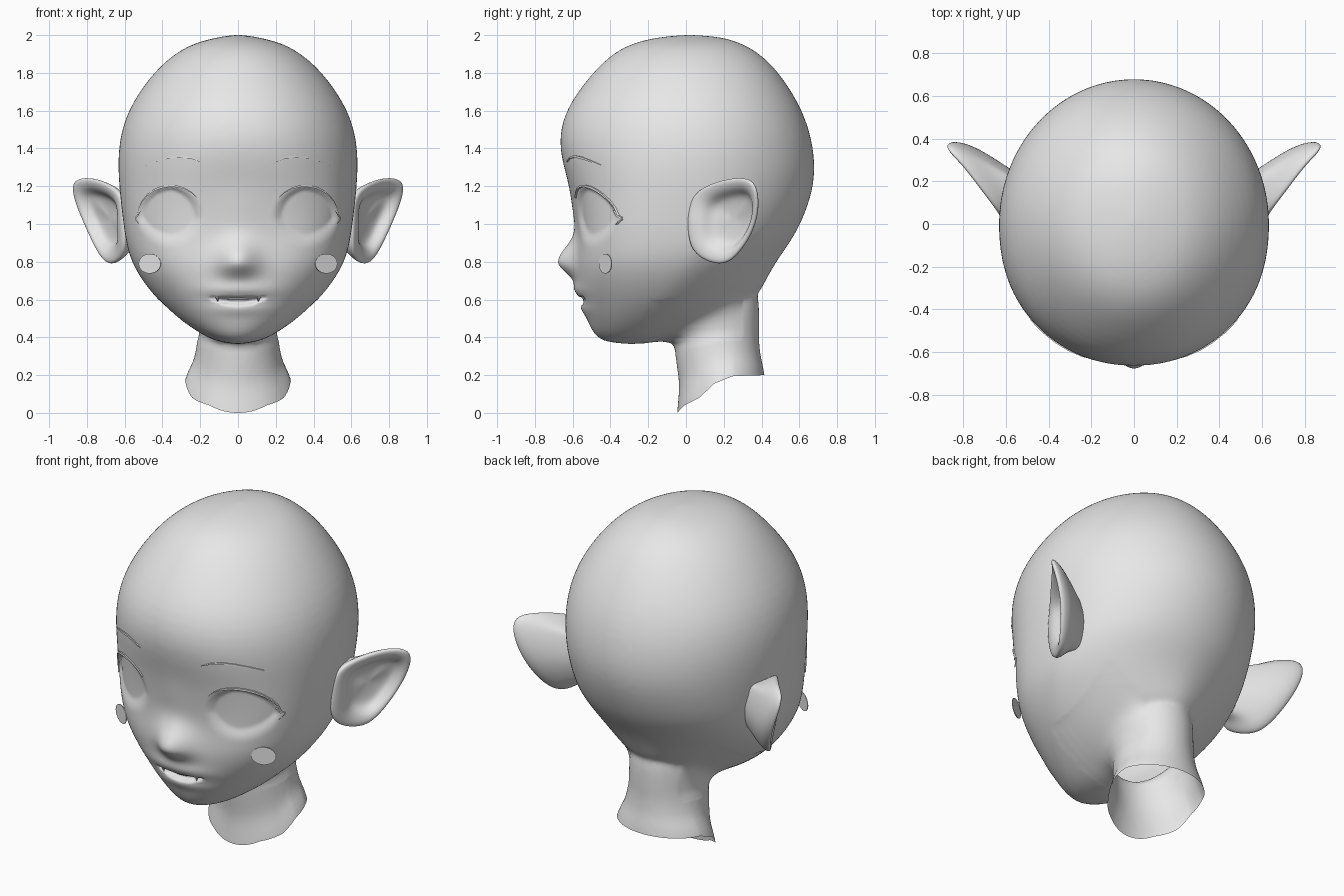
import bpy
import bmesh
from math import cos, sin, pi, exp
from mathutils import Vector
from mathutils.bvhtree import BVHTree

cube = bpy.data.objects.get("Cube")
if cube:
    bpy.data.objects.remove(cube, do_unlink=True)

GREY = (0.8, 0.8, 0.8, 1)
clay = bpy.data.materials.new("plain_grey")
clay.use_nodes = True
clay.diffuse_color = GREY
clay.node_tree.nodes["Principled BSDF"].inputs["Base Color"].default_value = GREY


def add_object(name, bm, smooth=True):
    bmesh.ops.recalc_face_normals(bm, faces=bm.faces)
    mesh = bpy.data.meshes.new(name)
    bm.to_mesh(mesh)
    bm.free()
    mesh.materials.append(clay)
    for poly in mesh.polygons:
        poly.use_smooth = smooth
    obj = bpy.data.objects.new(name, mesh)
    bpy.context.scene.collection.objects.link(obj)
    return obj


def mirror(obj):
    obj.modifiers.new("mirror", 'MIRROR').use_axis = (True, False, False)


def loft(bm, rings, start=None, end=None):
    """Bridge closed rings of points; start and end are optional pole points."""
    rows = [[bm.verts.new(p) for p in ring] for ring in rings]
    n = len(rows[0])
    for a, b in zip(rows, rows[1:]):
        for i in range(n):
            j = (i + 1) % n
            bm.faces.new((a[i], a[j], b[j], b[i]))
    for pole, row in ((start, rows[0]), (end, rows[-1])):
        if pole:
            tip = bm.verts.new(pole)
            for i in range(n):
                bm.faces.new((tip, row[i], row[(i + 1) % n]))


def oval(z, width, front, back, mid, power, back_power=2, count=32):
    """Horizontal ring whose front and back halves have their own depth."""
    points = []
    for i in range(count):
        c, s = cos(2 * pi * i / count), sin(2 * pi * i / count)
        e = 2 / power if s < 0 else 2 / back_power
        x = width * abs(c) ** e * (1 if c >= 0 else -1)
        depth = (mid - front) if s < 0 else (back - mid)
        points.append((x, mid + depth * abs(s) ** e * (1 if s >= 0 else -1), z))
    return points


def lerp_table(table, t):
    if t <= table[0][0]:
        return table[0][1]
    for (a, va), (b, vb) in zip(table, table[1:]):
        if t <= b:
            return va + (vb - va) * (t - a) / (b - a)
    return table[-1][1]


# Skull and jaw: height, half width, front, back, widest y, squareness front and back
SKULL = [
    (1.988, .115, -.16, .2, .02, 2),
    (1.957, .235, -.285, .295, .01, 2),
    (1.905, .333, -.388, .39, 0, 2),
    (1.8, .455, -.5, .5, 0, 2),
    (1.6, .594, -.652, .626, 0, 2.05),
    (1.4, .642, -.684, .684, 0, 2.1),
    (1.2, .634, -.615, .688, 0, 2.3),
    (1.0, .61, -.575, .612, 0, 2.6),
    (.9, .595, -.575, .552, 0, 2.6, 1.9),
    (.8, .568, -.585, .48, -.03, 2.5, 1.8),
    (.7, .51, -.582, .425, -.08, 2.3, 1.7),
    (.6, .43, -.562, .375, -.13, 2.1, 1.6),
    (.5, .318, -.53, .2, -.2, 2),
    (.422, .205, -.493, .04, -.25, 2),
    (.38, .12, -.45, -.06, -.27, 2),
]
# Neck, before its lower edge is shaped
NECK = [
    (.7, .19, 0, .385), (.5, .208, -.066, .39), (.37, .214, -.068, .386),
    (.2, .23, -.042, .394), (.12, .252, -.035, .405), (0, .287, -.05, .418),
    (-.12, .295, -.055, .425),
]
bm = bmesh.new()
loft(bm, [oval(*row) for row in SKULL], (0, .02, 2.004), (0, -.3, .361))
loft(bm, [oval(z, w, f, b, (f + b) / 2, 2) for z, w, f, b in NECK],
     (0, .18, .75), (0, .18, -.14))
head = add_object("head", bm)

# Fuse skull and neck into one soft skin
head.modifiers.new("round", 'SUBSURF').levels = 2
fuse = head.modifiers.new("fuse", 'REMESH')
fuse.mode = 'VOXEL'
fuse.voxel_size = .012
soften = head.modifiers.new("soften", 'SMOOTH')
soften.factor = .5
soften.iterations = 14
bpy.context.view_layer.update()
graph = bpy.context.evaluated_depsgraph_get()
fused = bpy.data.meshes.new_from_object(head.evaluated_get(graph))
head.modifiers.clear()

bm = bmesh.new()
bm.from_mesh(fused)
# Blend the crease where the jaw meets the neck, widening step by step
for reach, steps in ((.17, 60), (.12, 50), (.07, 40)):
    crease = [v for v in bm.verts if -.04 - reach < v.co.y < .3
              and .44 - reach * .6 < v.co.z < .62 + reach and abs(v.co.x) < .42]
    for _ in range(steps):
        bmesh.ops.smooth_vert(bm, verts=crease, factor=.5, use_axis_x=True,
                              use_axis_y=True, use_axis_z=True)
bmesh.ops.bisect_plane(bm, geom=bm.verts[:] + bm.edges[:] + bm.faces[:],
                       plane_co=(0, 0, 0), plane_no=(0, 0, 1), clear_inner=True)
bm.normal_update()


def bump(x, z, height, wide, up, down):
    tall = up if z > 0 else down
    return height * exp(-.5 * ((x / wide) ** 2 + (z / tall) ** 2))


def clamp(t):
    t = max(0, min(1, t))
    return t * t * (3 - 2 * t)


# Sculpt nose, lips, eye hollows, mouth and the neck's slanted lower edge
EDGE = [(-.046, 0), (-.01, .04), (.07, .08), (.15, .155), (.25, .195), (.42, .2)]
NECK_TOP = .45
for v in bm.verts:
    x, y, z = v.co
    ax = abs(x)
    if y < -.2 and z > .4:
        push = bump(x, z - .8, .097, .075, .078, .055)
        push += bump(x, z - 1.05, .012, .1, .1, .1)
        push += bump(x, z - .65, .02, .12, .03, .025)
        push += bump(x, z - .55, .012, .1, .02, .025)
        # mouth slit, curving up at the corners
        low = .566 + .045 * (x / .165) ** 2
        if ax < .165 and low < z < .616:
            push -= .035 * clamp(min(z - low, .616 - z) / .014)
        # eye hollows: crisp under the upper lid, fading out below and inward
        ez = (z - 1.03) / (.17 if z > 1.03 else .16)
        ex = (ax - .355) / .18
        inside = 1 - (ex * ex + ez * ez) ** .5
        fade = .15 + .7 * max(0, -ez) + .35 * max(0, -ex)
        v.co = v.co + Vector((0, -push, 0)) - v.normal * (.018 * clamp(inside / fade))
    elif z < NECK_TOP and y > -.2:
        edge = lerp_table(EDGE, y)
        v.co.z = edge + z * (NECK_TOP - edge) / NECK_TOP
bm.normal_update()
skin = BVHTree.FromBMesh(bm)
bm.to_mesh(head.data)
bm.free()
bpy.data.meshes.remove(fused)
for poly in head.data.polygons:
    poly.use_smooth = True


def face_point(x, z):
    """Point of the face seen straight from the front."""
    return skin.ray_cast(Vector((x, -2, z)), Vector((0, 1, 0)))[0]


def ribbon(name, path, height, out, back=.01):
    """Thin tapered strip lying along the face."""
    bm = bmesh.new()
    rings = []
    for i, (x, z) in enumerate(path):
        h = height * (.25 + .75 * sin(pi * i / (len(path) - 1)))
        y = face_point(x, z).y
        rings.append([(x, y - out, z + h), (x, y - out, z - h),
                      (x, y + back, z - h), (x, y + back, z + h)])
    loft(bm, rings)
    mirror(add_object(name, bm, False))


# Brows, upper lashes and the flick at the outer eye corner
ribbon("brow", [(.2, 1.33), (.25, 1.35), (.31, 1.358), (.37, 1.35),
                (.43, 1.333), (.485, 1.31)], .006, .008)
arc = [(.355 + .18 * cos(a), 1.03 + .172 * sin(a))
       for a in (pi * (.78 - .075 * i) for i in range(11))]
ribbon("upper_lash", arc, .006, .01, .02)
ribbon("corner_lash", [(.515, 1.07), (.53, 1.045), (.545, 1.03), (.525, 1.0)],
       .006, .012, .02)

# Cheek spots
bm = bmesh.new()
normal, side, up = Vector((.5, -.86, 0)), Vector((.86, .5, 0)), Vector((0, 0, 1))
centre = face_point(.455, .79) + normal * .026
spot = [centre + side * (.068 * cos(pi * i / 12)) + up * (.052 * sin(pi * i / 12))
        for i in range(24)]
loft(bm, [spot, [p - normal * .004 for p in spot]], centre, centre - normal * .004)
mirror(add_object("cheek_spot", bm, False))

# Teeth: a thin upper row and two small fangs
lip_y = face_point(0, .63).y
bm = bmesh.new()
row = [(.1 * i / 4, lip_y + .035 + .04 * (i / 4) ** 2) for i in range(-4, 5)]
loft(bm, [[(x, y, .62), (x, y, .6), (x, y + .008, .6), (x, y + .008, .62)]
          for x, y in row])
add_object("upper_teeth", bm)
bm = bmesh.new()
fang_y = face_point(.11, .63).y + .022
loft(bm, [[(.11 + .014 * cos(a), fang_y + .01 * sin(a), .62)
           for a in (pi * i / 4 for i in range(8))]], end=(.107, fang_y, .588))
mirror(add_object("fang", bm))

# Ears: a cupped leaf, lofted from bowl to rim to root
RIM = [Vector(p) for p in (
    (.605, 0, 1.0), (.605, .01, 1.11), (.635, .06, 1.185), (.72, .17, 1.232),
    (.805, .285, 1.252), (.888, .362, 1.235), (.87, .388, 1.13),
    (.815, .37, 1.0), (.765, .315, .89), (.715, .24, .8), (.67, .17, .78),
    (.62, .08, .81), (.6, .015, .87))]
CENTRE = Vector((.705, .19, 1.03))


def ear_ring(scale, dx, dy):
    return [CENTRE + (p - CENTRE) * scale + Vector((dx, dy, 0)) for p in RIM]


bm = bmesh.new()
loft(bm, [ear_ring(.35, -.028, .062), ear_ring(.58, -.022, .055),
          ear_ring(.7, .01, .025), ear_ring(.9, .012, 0),
          ear_ring(1.02, 0, 0), ear_ring(.93, -.035, .018),
          ear_ring(.72, -.09, .02), ear_ring(.55, -.22, -.05)],
     CENTRE + Vector((-.03, .064, 0)))
ear = add_object("ear", bm)
mirror(ear)
ear.modifiers.new("round", 'SUBSURF').levels = 2
ear.modifiers["round"].render_levels = 2
